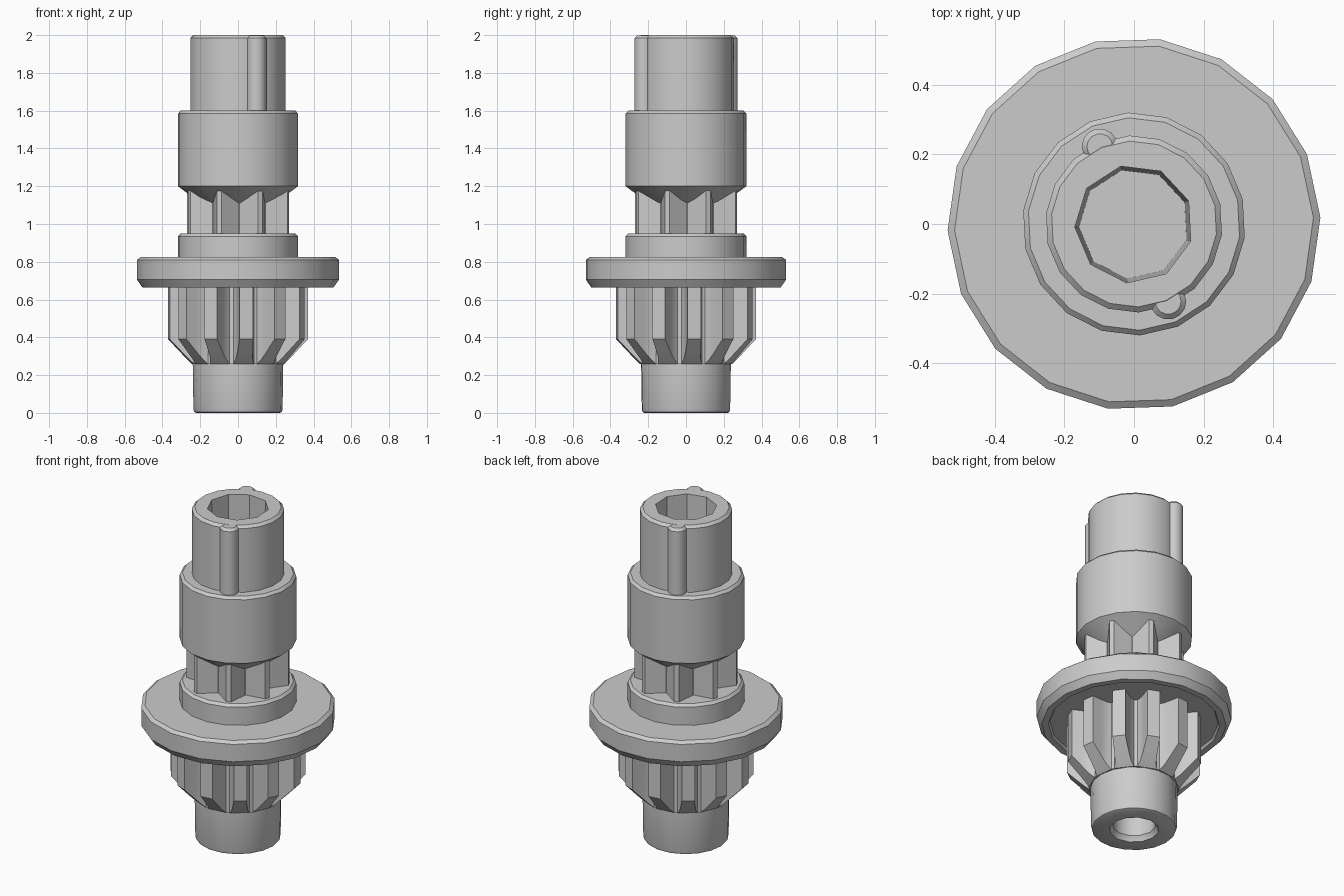
import bpy, bmesh, math
from math import cos, sin, radians, pi

if "Cube" in bpy.data.objects:
    bpy.data.objects.remove(bpy.data.objects["Cube"])

grey = bpy.data.materials.new("plain_grey")
grey.diffuse_color = (0.6, 0.6, 0.6, 1)
grey.use_nodes = True
grey.node_tree.nodes["Principled BSDF"].inputs["Base Color"].default_value = grey.diffuse_color


def finish(name, bm):
    bmesh.ops.recalc_face_normals(bm, faces=bm.faces)
    mesh = bpy.data.meshes.new(name)
    bm.to_mesh(mesh)
    bm.free()
    mesh.materials.append(grey)
    obj = bpy.data.objects.new(name, mesh)
    bpy.context.collection.objects.link(obj)
    return obj


def activate(obj):
    bpy.ops.object.select_all(action='DESELECT')
    obj.select_set(True)
    bpy.context.view_layer.objects.active = obj


def smooth(obj):
    activate(obj)
    bpy.ops.object.shade_smooth_by_angle(angle=radians(32))
    return obj


def lathe(name, profile, sides=18, start=2, centre=(0, 0)):
    """Closed turned solid from (radius, height) points."""
    bm = bmesh.new()
    rings = []
    for r, z in profile:
        rings.append([bm.verts.new((centre[0] + r * cos(radians(start) + 2 * pi * i / sides),
                                    centre[1] + r * sin(radians(start) + 2 * pi * i / sides), z))
                      for i in range(sides)])
    for a, b in zip(rings, rings[1:]):
        for i in range(sides):
            j = (i + 1) % sides
            bm.faces.new((a[i], a[j], b[j], b[i]))
    bm.faces.new(rings[0])
    bm.faces.new(rings[-1])
    return finish(name, bm)


def bore(obj, cutter):
    """Cut a blind hole and remove the cutter."""
    cutter.hide_render = True
    mod = obj.modifiers.new("bore", 'BOOLEAN')
    mod.operation = 'DIFFERENCE'
    mod.solver = 'EXACT'
    mod.object = cutter
    activate(obj)
    bpy.ops.object.modifier_apply(modifier=mod.name)
    bpy.data.objects.remove(cutter)


def gear(name, half_tooth, teeth, start, z_top, z_low):
    """Toothed ring; half_tooth lists (radius, half width) from root to tip."""
    bm = bmesh.new()
    side = [(r, -w) for r, w in half_tooth] + [(r, w) for r, w in reversed(half_tooth)]
    low, top = [], []
    for k in range(teeth):
        a = radians(start) + 2 * pi * k / teeth
        for r, w in side:
            d = math.sqrt(r * r - w * w)
            x, y = d * cos(a) - w * sin(a), d * sin(a) + w * cos(a)
            low.append(bm.verts.new((x, y, z_low(r))))
            top.append(bm.verts.new((x, y, z_top)))
    n, m = len(low), len(side)
    for i in range(n):
        j = (i + 1) % n
        bm.faces.new((low[i], low[j], top[j], top[i]))
    # sloped underside of every tooth, then the flat core
    for k in range(teeth):
        for i in range(m // 2 - 1):
            p, q = k * m + i, k * m + m - 1 - i
            bm.faces.new((low[p], low[p + 1], low[q - 1], low[q]))
    bm.faces.new([low[k * m + e] for k in range(teeth) for e in (0, m - 1)])
    bm.faces.new(top)
    return smooth(finish(name, bm))


# lower barrel with blind bore
barrel = lathe("lower_barrel", [(0.222, 0), (0.232, 0.005), (0.236, 0.018), (0.24, 0.27), (0.24, 0.34)])
bore(barrel, lathe("lower_bore", [(0.14, -0.01), (0.13, 0.015), (0.118, 0.03), (0.118, 0.24)], 12))
smooth(barrel)

# twelve-tooth pinion with sloped lower ends
gear("pinion", [(0.248, 0.055), (0.27, 0.045), (0.31, 0.040), (0.37, 0.036)], 12, -83, 0.72,
     lambda r: 0.26 + (r - 0.248) * 0.13 / 0.122)

# wide flange with a shallow recess below
smooth(lathe("flange", [(0.23, 0.68), (0.462, 0.68), (0.47, 0.665), (0.507, 0.665), (0.535, 0.705),
                        (0.535, 0.81), (0.515, 0.825)]))

# shoulder ring on the flange
smooth(lathe("shoulder_ring", [(0.32, 0.8), (0.32, 0.935), (0.305, 0.95)], start=13))

# eight-notch coupling neck
gear("notched_neck", [(0.197, 0.074), (0.284, 0.014)], 8, -65.5, 1.2, lambda r: 0.92)

# collar and upper tube with a nine-sided blind bore
upper = lathe("collar_and_tube", [(0.185, 1.1), (0.32, 1.2), (0.32, 1.585), (0.305, 1.6), (0.254, 1.6),
                                  (0.254, 1.985), (0.238, 2.0)], start=13)
bore(upper, lathe("upper_bore", [(0.158, 1.25), (0.17, 1.985), (0.17, 2.02)], 9, 23))
smooth(upper)

# two opposite key ribs on the tube
for s, label in ((1, "front"), (-1, "back")):
    smooth(lathe("key_rib_" + label, [(0.052, 1.59), (0.052, 1.984), (0.037, 1.999)], 14, 0,
                 (0.098 * s, -0.222 * s)))
